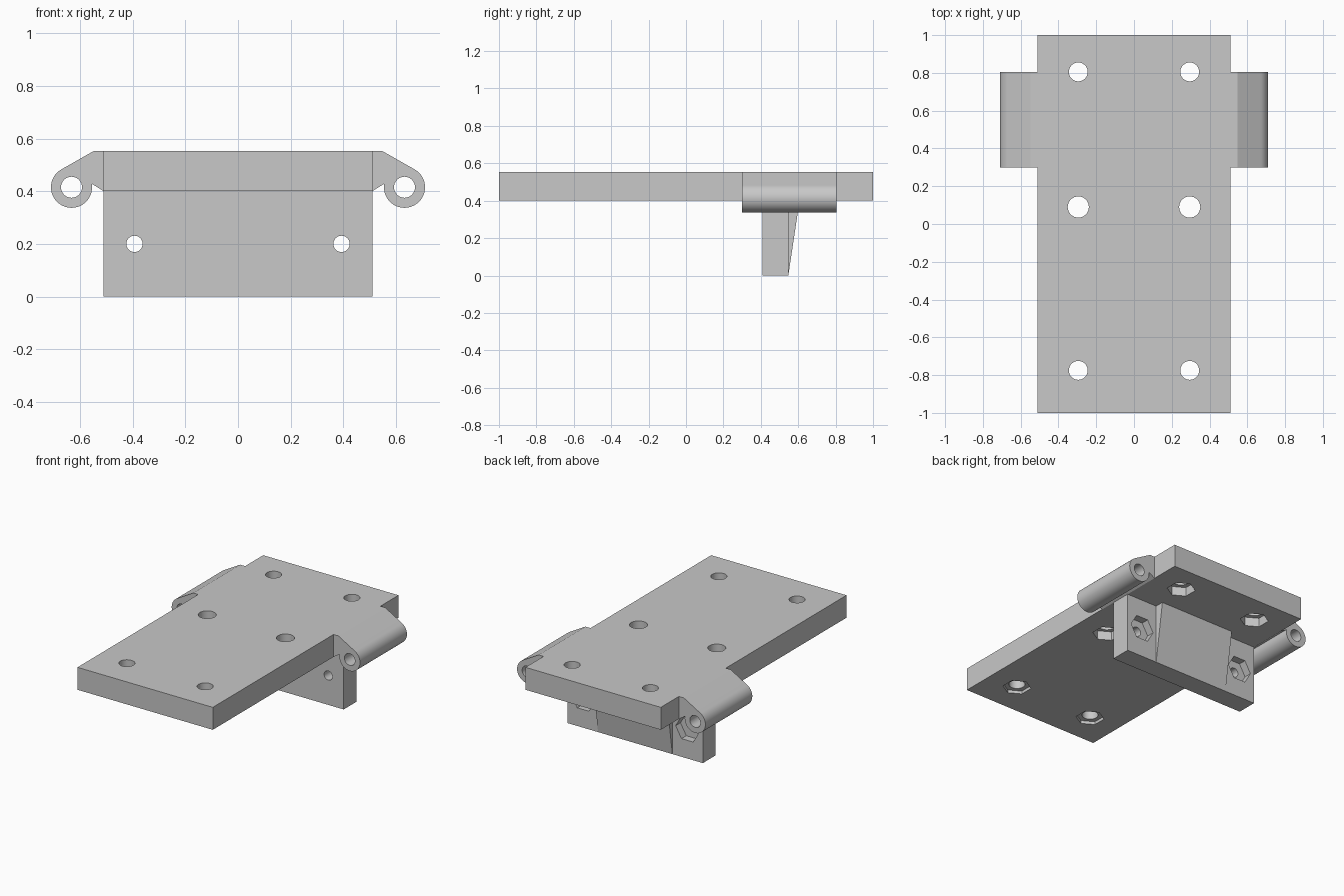
import bpy, bmesh, math
from mathutils import Vector

cube = bpy.data.objects.get("Cube")
if cube:
    bpy.data.objects.remove(cube, do_unlink=True)

grey = bpy.data.materials.new("plain grey")
grey.use_nodes = True
colour = (0.58, 0.58, 0.58, 1)
grey.diffuse_color = colour
bsdf = next(n for n in grey.node_tree.nodes if n.type == 'BSDF_PRINCIPLED')
bsdf.inputs["Base Color"].default_value = colour


def prism(name, outline, axis, start, end):
    """Extrude a 2D outline along an axis; the outline uses the other two axes in order."""
    def place(p, d):
        co = list(p)
        co.insert("xyz".index(axis), d)
        return Vector(co)
    bm = bmesh.new()
    face = bm.faces.new([bm.verts.new(place(p, start)) for p in outline])
    moved = bmesh.ops.extrude_face_region(bm, geom=[face])["geom"]
    bmesh.ops.translate(bm, vec=place((0, 0), end - start),
                        verts=[g for g in moved if isinstance(g, bmesh.types.BMVert)])
    bmesh.ops.recalc_face_normals(bm, faces=bm.faces)
    mesh = bpy.data.meshes.new(name)
    bm.to_mesh(mesh)
    bm.free()
    mesh.materials.append(grey)
    obj = bpy.data.objects.new(name, mesh)
    bpy.context.collection.objects.link(obj)
    return obj


def box(name, x, y, z):
    return prism(name, [(x[0], y[0]), (x[1], y[0]), (x[1], y[1]), (x[0], y[1])], 'z', *z)


def ring(cx, cy, r, sides, turn=0.0):
    steps = [turn + math.tau * i / sides for i in range(sides)]
    return [(cx + r * math.cos(a), cy + r * math.sin(a)) for a in steps]


def activate(obj):
    bpy.ops.object.select_all(action='DESELECT')
    obj.select_set(True)
    bpy.context.view_layer.objects.active = obj


def cut(obj, outline, axis, start, end):
    """Subtract a prism from an object."""
    cutter = prism("cutter", outline, axis, start, end)
    cutter.hide_render = True
    mod = obj.modifiers.new("cut", 'BOOLEAN')
    mod.operation, mod.solver, mod.object = 'DIFFERENCE', 'EXACT', cutter
    activate(obj)
    bpy.ops.object.modifier_apply(modifier=mod.name)
    bpy.data.objects.remove(cutter, do_unlink=True)


HALF, BOTTOM, TOP = 0.51, 0.4, 0.553
NUT = 0.088

# Main plate with bolt holes and hexagonal nut pockets underneath
plate = box("main_plate", (-HALF, HALF), (-1, 1), (BOTTOM, TOP))
for x in (-0.295, 0.295):
    for y, radius, depth in ((0.805, 0.05, 0.06), (0.09, 0.056, 0.06), (-0.775, 0.05, 0.02)):
        cut(plate, ring(x, y, radius, 32), 'z', 0.3, 0.7)
        cut(plate, ring(x, y, NUT, 6, math.pi / 6), 'z', 0.3, BOTTOM + depth)

# Hanging bracket with nut pockets on its back
bracket = box("hanging_bracket", (-HALF, HALF), (0.41, 0.547), (0, BOTTOM))
for x in (-0.393, 0.393):
    cut(bracket, ring(x, 0.2, 0.031, 32), 'y', 0.3, 0.7)
    cut(bracket, ring(x, 0.2, NUT, 6), 'y', 0.495, 0.7)

# Tapered stiffener between the nut pockets
wedge = prism("stiffener_wedge", [(0.547, 0), (0.607, BOTTOM), (0.547, BOTTOM)],
              'x', -0.28, 0.28)

# Side barrels: a sloped arm running tangent into a round sleeve
cx, cz, r = 0.632, 0.415, 0.078
sweep = [math.radians(60 - 250 * i / 40) for i in range(41)]
profile = [(HALF, BOTTOM), (HALF, TOP), (0.547, TOP)]
profile += [(cx + r * math.cos(a), cz + r * math.sin(a)) for a in sweep]
parts = [plate, bracket, wedge]
for side, sign in (("left", 1), ("right", -1)):
    barrel = prism(side + "_barrel", [(sign * x, z) for x, z in profile], 'y', 0.3, 0.805)
    cut(barrel, ring(sign * cx, cz, 0.04, 32), 'y', 0.1, 1.1)
    parts.append(barrel)

for part in parts:
    activate(part)
    bpy.ops.object.shade_smooth_by_angle(angle=math.radians(25))
